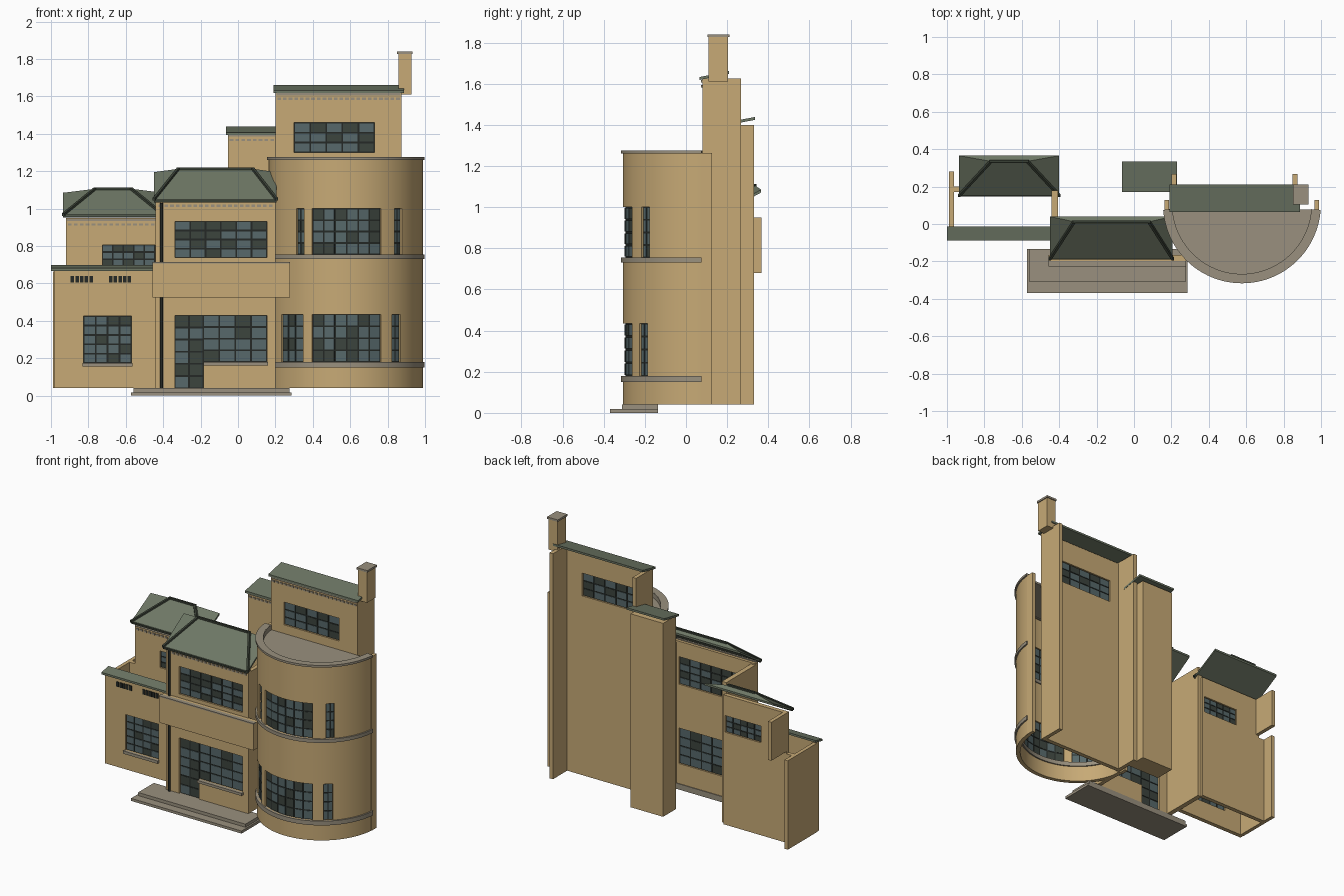
import bpy, bmesh, math, random
from mathutils import Vector

random.seed(4)
if "Cube" in bpy.data.objects:
    bpy.data.objects.remove(bpy.data.objects["Cube"])


def material(name, r, g, b):
    m = bpy.data.materials.new(name)
    m.use_nodes = True
    m.diffuse_color = (r, g, b, 1)
    m.node_tree.nodes["Principled BSDF"].inputs["Base Color"].default_value = (r, g, b, 1)
    return m


TAN = material("tan render", .57, .40, .18)
STONE = material("grey stone", .32, .28, .21)
ROOF = material("green roof", .155, .185, .13)
TRIM = material("dark green trim", .04, .05, .035)
FRAME = material("window frame", .018, .022, .019)
GLASS = material("blue grey glass", .095, .14, .145)
DARK = material("dark glass", .045, .058, .048)


def finish(name, bm, mats, smooth=False):
    bmesh.ops.remove_doubles(bm, verts=bm.verts, dist=1e-5)
    bmesh.ops.recalc_face_normals(bm, faces=bm.faces)
    mesh = bpy.data.meshes.new(name)
    bm.to_mesh(mesh)
    bm.free()
    for m in mats:
        mesh.materials.append(m)
    ob = bpy.data.objects.new(name, mesh)
    bpy.context.collection.objects.link(ob)
    if smooth:
        bpy.ops.object.select_all(action='DESELECT')
        ob.select_set(True)
        bpy.context.view_layer.objects.active = ob
        bpy.ops.object.shade_smooth_by_angle(angle=math.radians(30))
    return ob


# Surfaces: u runs along the wall, d into it, v is height
def flat(y):
    return lambda u, d, v: (u, y + d, v)


CX, CY, RAD = .577, .105, .412


def curved(u, d, v):
    a = math.radians(u)
    return (CX + (RAD - d) * math.sin(a), CY - (RAD - d) * math.cos(a), v)


def cells(bm, us, vs, d0, d1, P, holes=(), mat=0):
    def solid(i, j):
        if not (0 <= i < len(us) - 1 and 0 <= j < len(vs) - 1):
            return False
        u, v = (us[i] + us[i + 1]) / 2, (vs[j] + vs[j + 1]) / 2
        return not any(a < u < b and c < v < d for a, b, c, d in holes)

    def quad(*pts):
        bm.faces.new([bm.verts.new(P(*p)) for p in pts]).material_index = mat

    for i in range(len(us) - 1):
        for j in range(len(vs) - 1):
            if not solid(i, j):
                continue
            a, b, c, e = us[i], us[i + 1], vs[j], vs[j + 1]
            for d in (d0, d1):
                quad((a, d, c), (b, d, c), (b, d, e), (a, d, e))
            for di, u in ((-1, a), (1, b)):
                if not solid(i + di, j):
                    quad((u, d0, c), (u, d1, c), (u, d1, e), (u, d0, e))
            for dj, v in ((-1, c), (1, e)):
                if not solid(i, j + dj):
                    quad((a, d0, v), (b, d0, v), (b, d1, v), (a, d1, v))


def wall(name, u0, u1, v0, v1, P, holes=(), depth=.03, mat=TAN, d0=0, steps=1):
    us = {u0 + (u1 - u0) * i / steps for i in range(steps + 1)}
    us = sorted(us | {h[k] for h in holes for k in (0, 1)})
    vs = sorted({v0, v1} | {h[k] for h in holes for k in (2, 3)})
    bm = bmesh.new()
    cells(bm, us, vs, d0, depth, P, holes)
    return finish(name, bm, [mat], steps > 1)


def box(name, x0, x1, y0, y1, z0, z1, mat=TAN):
    return wall(name, x0, x1, z0, z1, flat(y0), depth=y1 - y0, mat=mat)


def window(name, hole, cols, rows, P):
    u0, u1, v0, v1 = hole
    us = [u0 + (u1 - u0) * i / cols for i in range(cols + 1)]
    vs = [v0 + (v1 - v0) * j / rows for j in range(rows + 1)]
    gap = .0045
    gu = math.degrees(gap / RAD) if P is curved else gap
    bm = bmesh.new()
    cells(bm, us, vs, .012, .018, P)
    for i in range(cols):
        for j in range(rows):
            cells(bm, [us[i] + gu, us[i + 1] - gu], [vs[j] + gap, vs[j + 1] - gap],
                  .009, .021, P, mat=2 if random.random() < .27 else 1)
    finish(name, bm, [FRAME, GLASS, DARK])


def hull(name, pts, mat):
    bm = bmesh.new()
    for p in pts:
        bm.verts.new(p)
    bmesh.ops.convex_hull(bm, input=bm.verts)
    bmesh.ops.dissolve_limit(bm, angle_limit=.01, verts=bm.verts, edges=bm.edges)
    return finish(name, bm, [mat])


def shed(name, x0, x1, y0, y1, z0, z1, t=.014):
    hull(name, [(x, y, z + dz) for x in (x0, x1) for y, z in ((y0, z0), (y1, z1))
                for dz in (0, t)], ROOF)


def bar(name, p, q, r=.007):
    hull(name, [Vector(e) + Vector((a, b, c)) for e in (p, q) for a in (-r, r)
                for b in (-r, r) for c in (-r, r)], TRIM)


def hip(name, x0, x1, y0, y1, z0, z1, ridge0, ridge1, yr, zr):
    fl, fr = (x0, y0, z0), (x1, y0, z0)
    rl, rr = (ridge0, yr, zr), (ridge1, yr, zr)
    eave = [fl, fr, (x0, y1, z1), (x1, y1, z1)]
    hull(name, eave + [rl, rr] + [(x, y, z - .014) for x, y, z in eave], ROOF)
    for i, (p, q) in enumerate(((fl, rl), (rl, rr), (rr, fr))):
        bar(f"{name}_hip_trim_{i}", p, q)
    box(name + "_gutter", x0, x1, y0 - .004, y0 + .004, z0 - .016, z0 - .004, TRIM)


def dentils(name, x0, x1, y, z):
    bm = bmesh.new()
    n = int((x1 - x0) / .03)
    for i in range(n):
        u = x0 + (x1 - x0) * (i + .5) / n
        cells(bm, [u - .01, u + .01], [z - .006, z + .006], -.006, .002, flat(y))
    finish(name + "_dentils", bm, [STONE])
    box(name + "_cornice", x0, x1, y - .008, y + .01, z + .018, z + .03, STONE)


# Entrance steps
box("lower_step", -.573, .287, -.37, -.135, 0, .018, STONE)
box("upper_step", -.56, .275, -.31, -.135, .018, .04, STONE)

# Round tower
low, high = (.18, .435), (.755, 1.0)
tower = [(-26, 27, *low, 6, 4), (-57, -34, *low, 3, 4), (36.5, 45, *low, 2, 4),
         (-26, 27, *high, 6, 4), (-40, -33, *high, 2, 4), (39, 46.5, *high, 2, 4)]
wall("tower_wall", -86, 86, .04, 1.262, curved, [t[:4] for t in tower], .028, steps=60)
for i, t in enumerate(tower):
    window(f"tower_window_{i}", t[:4], t[4], t[5], curved)
for i, (z0, z1) in enumerate(((.15, .18), (.73, .755), (1.26, 1.275))):
    wall(f"tower_ledge_{i}", -86, 86, z0, z1, curved, depth=.037, mat=STONE, d0=-.01, steps=60)
wall("tower_parapet", -86, 86, 1.22, 1.274, curved, depth=.04, mat=STONE, d0=.026, steps=60)
hull("tower_roof", [curved(a, .03, z) for a in range(-86, 87, 4) for z in (1.225, 1.24)], STONE)
for side, x in (("left", .965), ("right", .162)):
    box(f"tower_pier_{side}", x, x + .025, .07, .127, .04, 1.262)

# Tall block with chimney
top_win = (.3, .73, 1.3, 1.46)
wall("tall_wall", .2, .875, .04, 1.62, flat(.08), [top_win])
window("tall_window", top_win, 5, 3, flat(.08))
for side, x in (("left", .847), ("right", .2)):
    box(f"tall_pier_{side}", x, x + .028, .081, .268, .04, 1.625)
dentils("tall", .205, .87, .08, 1.588)
shed("tall_roof", .19, .888, .065, .21, 1.618, 1.648)
box("chimney", .857, .927, .11, .205, 1.61, 1.826)
box("chimney_cap", .85, .933, .104, .211, 1.826, 1.84, STONE)

# Rear stair block
box("stair_block", -.053, .2, .185, .33, .04, 1.4)
dentils("stair", -.05, .198, .185, 1.367)
shed("stair_roof", -.065, .23, .17, .335, 1.393, 1.424)

# Centre block
F = flat(-.17)
upper, door, lower = (-.338, .154, .738, .932), (-.338, -.185, .04, .43), (-.185, .154, .18, .43)
wall("centre_wall", -.44, .2, .04, 1.04, F, [upper, door, lower])
window("centre_upper_window", upper, 6, 4, F)
window("entrance_door", door, 2, 6, F)
window("centre_lower_window", lower, 4, 4, F)
box("centre_sill", -.185, .16, -.19, -.165, .162, .18, STONE)
box("centre_side_wall_right", -.44, -.406, -.14, .18, .04, 1.03)
box("centre_side_wall_left", .172, .2, -.14, .08, .04, 1.03)
box("balcony_band", -.456, .277, -.222, -.165, .525, .712)
box("balcony_coping", -.458, .279, -.226, -.198, .708, .716, STONE)
dentils("centre", -.43, .19, -.17, 1.015)
hip("centre_roof", -.45, .207, -.187, .04, 1.05, 1.195, -.32, .08, .012, 1.213)
bpy.ops.mesh.primitive_cylinder_add(vertices=12, radius=.008, depth=.99,
                                    location=(-.409, -.178, .535))
pipe = bpy.context.object
pipe.name = "drainpipe"
pipe.data.materials.append(FRAME)

# Low front wing
F = flat(-.07)
wing = (-.825, -.57, .175, .425)
wall("wing_wall", -.985, -.44, .04, .67, F, [wing])
window("wing_window", wing, 4, 5, F)
box("wing_sill", -.832, -.564, -.088, -.065, .155, .175, STONE)
box("wing_side_wall", -.988, -.962, -.04, .28, .04, .665)
shed("wing_coping", -1, -.445, -.088, -.013, .668, .684)
for k, x0 in enumerate((-.895, -.69)):
    for i in range(5):
        x = x0 + i * .025
        box(f"vent_slot_{k}_{i}", x, x + .019, -.075, -.068, .605, .64, FRAME)

# Rear wing with hip roof
F = flat(.17)
rear = (-.725, -.445, .69, .807)
wall("rear_wall", -.92, -.43, .04, .95, F, [rear])
window("rear_window", rear, 5, 3, F)
box("rear_wall_link", -.963, -.92, .17, .2, .04, .665)
box("rear_pier", -.92, -.893, .2, .366, .68, .95)
dentils("rear", -.915, -.44, .17, .915)
hip("rear_roof", -.935, -.4, .152, .365, .968, 1.085, -.765, -.57, .335, 1.106)
